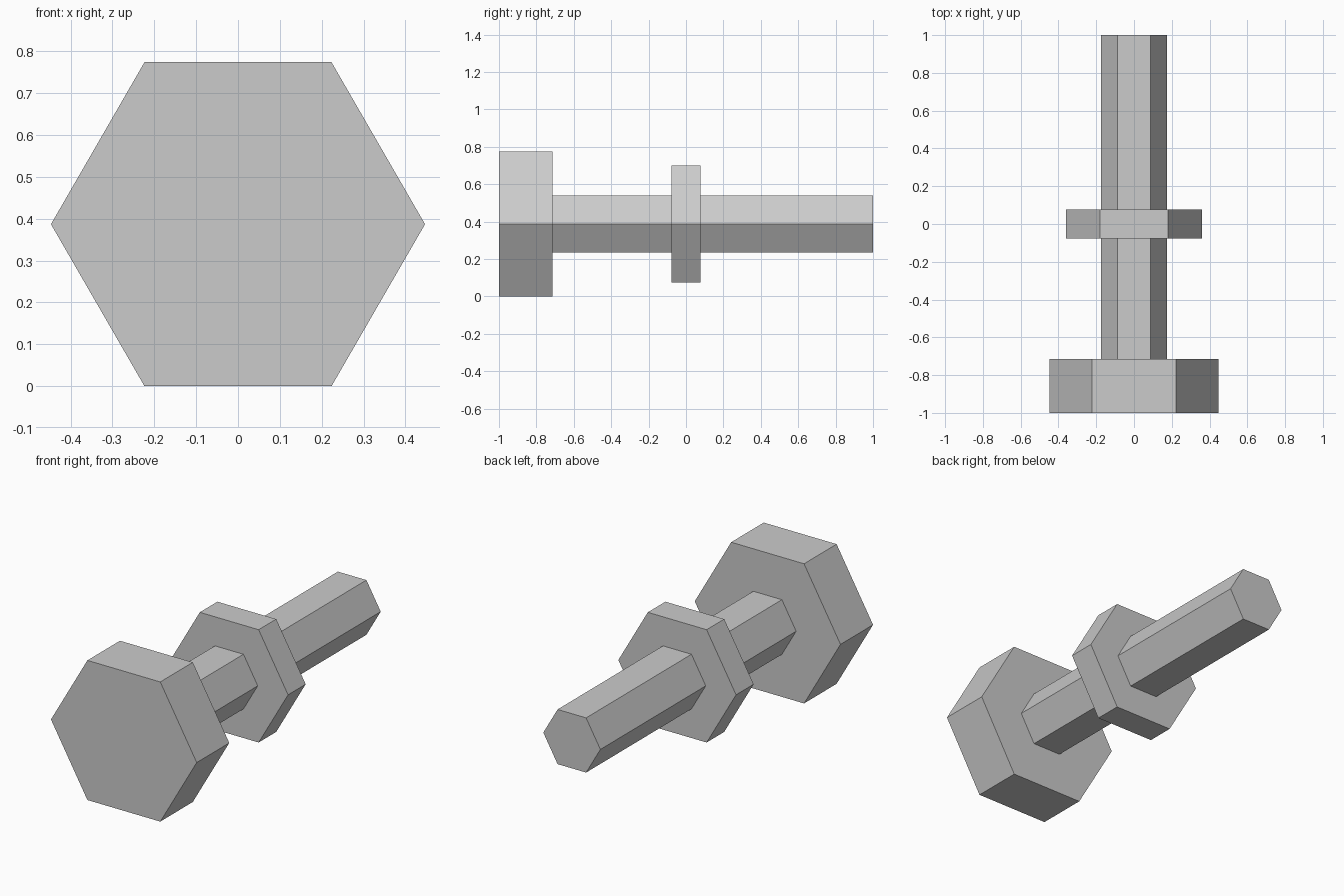
import bpy, bmesh
from math import sin, cos, pi

if "Cube" in bpy.data.objects:
    bpy.data.objects.remove(bpy.data.objects["Cube"])

AXIS_Z = 0.387  # height of the bolt's centre line


def hex_prism(name, radius, y0, y1):
    """Six-sided prism along y with corners pointing to +x and -x."""
    bm = bmesh.new()
    ring = [bm.verts.new((radius * cos(i * pi / 3), y0, AXIS_Z + radius * sin(i * pi / 3)))
            for i in range(6)]
    face = bm.faces.new(ring)
    side = bmesh.ops.extrude_face_region(bm, geom=[face], use_keep_orig=True)["geom"]
    verts = [v for v in side if isinstance(v, bmesh.types.BMVert)]
    bmesh.ops.translate(bm, verts=verts, vec=(0, y1 - y0, 0))
    bmesh.ops.recalc_face_normals(bm, faces=bm.faces)
    mesh = bpy.data.meshes.new(name)
    bm.to_mesh(mesh)
    bm.free()
    obj = bpy.data.objects.new(name, mesh)
    bpy.context.collection.objects.link(obj)
    return obj


# Wide head at the front
hex_prism("bolt_head", 0.447, -1.0, -0.715)
# Long shaft to the back
hex_prism("bolt_shaft", 0.175, -0.715, 1.0)
# Thin nut around the middle of the shaft
hex_prism("nut", 0.361, -0.077, 0.077)
